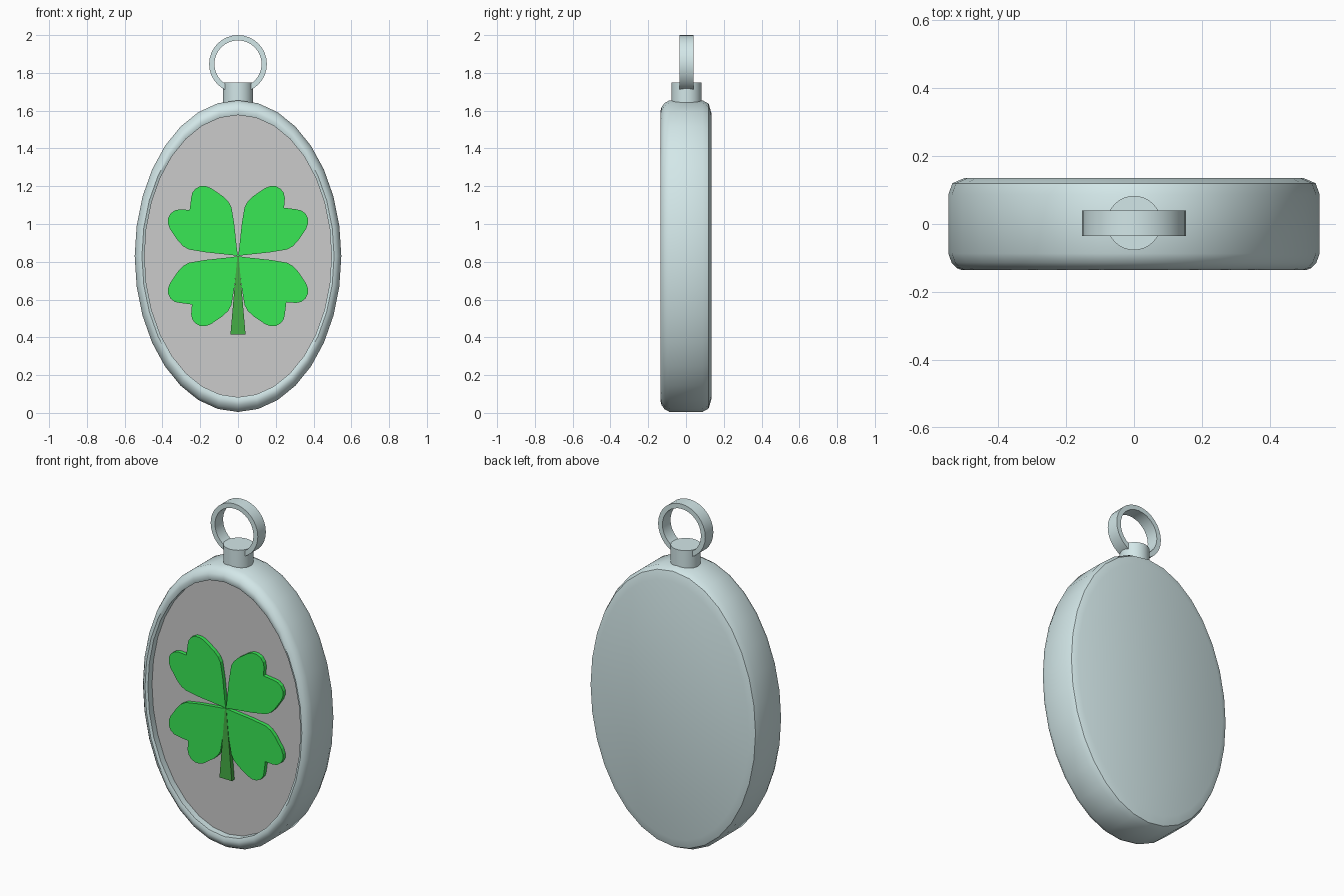
import bpy, bmesh
from math import sin, cos, pi

if "Cube" in bpy.data.objects:
    bpy.data.objects.remove(bpy.data.objects["Cube"])

CZ = 0.83            # centre height of the oval
AX, AZ = 0.547, 0.825
SEG = 32


def material(name, rgb):
    m = bpy.data.materials.new(name)
    m.diffuse_color = (*rgb, 1)
    m.use_nodes = True
    m.node_tree.nodes["Principled BSDF"].inputs["Base Color"].default_value = m.diffuse_color
    return m


metal = material("pale_metal", (0.65, 0.80, 0.81))
grey = material("inlay_grey", (0.69, 0.69, 0.69))
green = material("leaf_green", (0.04, 0.80, 0.09))
dark = material("stem_green", (0.06, 0.42, 0.06))


def finish(name, bm, mat, smooth=None):
    bmesh.ops.recalc_face_normals(bm, faces=bm.faces)
    me = bpy.data.meshes.new(name)
    bm.to_mesh(me)
    bm.free()
    ob = bpy.data.objects.new(name, me)
    bpy.context.collection.objects.link(ob)
    me.materials.append(mat)
    if smooth:
        bpy.ops.object.select_all(action='DESELECT')
        ob.select_set(True)
        bpy.context.view_layer.objects.active = ob
        bpy.ops.object.shade_smooth_by_angle(angle=smooth)
    return ob


def loft(bm, rings, closed=False):
    """Bridge successive equal-length rings of points."""
    rows = [[bm.verts.new(p) for p in r] for r in rings]
    pairs = list(zip(rows, rows[1:])) + ([(rows[-1], rows[0])] if closed else [])
    for a, b in pairs:
        for i in range(len(a)):
            j = (i + 1) % len(a)
            bm.faces.new((a[i], a[j], b[j], b[i]))
    return rows


def oval(s, y, ax=AX, az=AZ, cz=CZ, n=SEG):
    return [(ax * s * cos(2 * pi * i / n), y, cz + az * s * sin(2 * pi * i / n))
            for i in range(n)]


def plate(name, pts, y0, y1, mat):
    """Extrude an x-z outline between two depths."""
    bm = bmesh.new()
    rows = loft(bm, [[(x, y, z) for x, z in pts] for y in (y0, y1)])
    for r in rows:
        bm.faces.new(r)
    return finish(name, bm, mat)


# Oval case: recess wall, rounded front rim, side, bevelled back
FLOOR = -0.09
profile = [(0.905, FLOOR), (0.905, -0.128), (0.93, -0.135), (0.955, -0.13), (0.982, -0.114),
           (1, -0.087), (1, 0.087), (0.978, 0.12), (0.915, 0.135)]
bm = bmesh.new()
rows = loft(bm, [oval(s, y) for s, y in profile])
bm.faces.new(rows[-1])
finish("case", bm, metal, 0.7)

# Grey inlay at the bottom of the recess
bm = bmesh.new()
bm.faces.new([bm.verts.new(p) for p in reversed(oval(0.905, FLOOR))])
me_inlay = finish("inlay", bm, grey)
if me_inlay.data.polygons[0].normal.y > 0:
    me_inlay.data.flip_normals()

# Four heart-shaped leaves: half outline mirrored on the diagonal, turned in quarters
half = [(0.005, 0.03), (0.02, 0.17), (0.035, 0.26), (0.052, 0.29), (0.08, 0.317),
        (0.143, 0.36), (0.17, 0.37), (0.2, 0.37), (0.225, 0.357), (0.242, 0.335),
        (0.248, 0.307)]
leaf = [(0, 0)] + half + [(0.244, 0.256)] + [(z, x) for x, z in reversed(half)]
for k in range(4):
    c, s = round(cos(k * pi / 2)), round(sin(k * pi / 2))
    plate(f"leaf_{k + 1}", [(c * x - s * z, CZ + s * x + c * z) for x, z in leaf],
          -0.113, FLOOR + 0.002, green)

# Tapered stem
plate("stem", [(-0.004, CZ), (0.004, CZ), (0.04, 0.415), (-0.04, 0.415)],
      -0.115, FLOOR + 0.002, dark)

# Neck on top of the case
bm = bmesh.new()
rows = loft(bm, [[(0.08 * cos(2 * pi * i / 32), 0.003 + 0.08 * sin(2 * pi * i / 32), z)
                  for i in range(32)] for z in (1.6, 1.75)])
for r in rows:
    bm.faces.new(r)
finish("neck", bm, metal, 0.6)

# Flat hanging ring
bm = bmesh.new()
loft(bm, [oval(r, y, 1, 1, 1.847, 32) for r, y in
          ((0.153, -0.035), (0.153, 0.04), (0.125, 0.04), (0.125, -0.035))], True)
finish("hanging_ring", bm, metal, 0.6)
